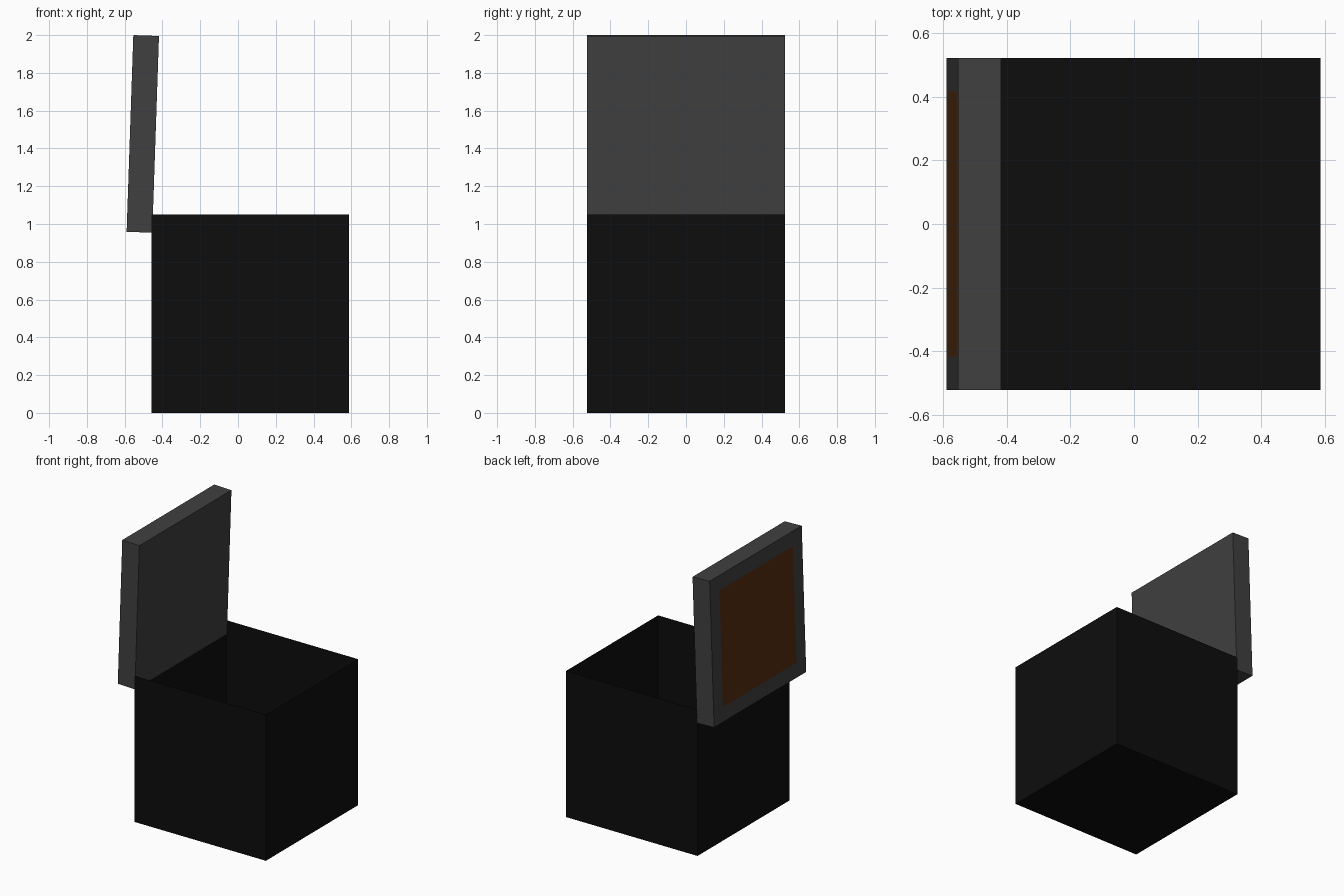
import bpy, bmesh, math
from mathutils import Matrix, Vector

if "Cube" in bpy.data.objects:
    bpy.data.objects.remove(bpy.data.objects["Cube"])


def material(name, rgb):
    m = bpy.data.materials.new(name)
    m.diffuse_color = (*rgb, 1)
    m.use_nodes = True
    m.node_tree.nodes["Principled BSDF"].inputs["Base Color"].default_value = m.diffuse_color
    return m


black = material("black", (0.004, 0.004, 0.004))
grey = material("dark grey", (0.051, 0.051, 0.051))
brown = material("brown", (0.095, 0.027, 0.006))


def cuboid(size):
    bm = bmesh.new()
    bmesh.ops.create_cube(bm, size=1, matrix=Matrix.Diagonal((*size, 1)))
    bm.normal_update()
    return bm


def finish(bm, name, mats, matrix):
    mesh = bpy.data.meshes.new(name)
    bm.to_mesh(mesh)
    bm.free()
    for m in mats:
        mesh.materials.append(m)
    ob = bpy.data.objects.new(name, mesh)
    ob.matrix_world = matrix
    bpy.context.collection.objects.link(ob)


# Open bin: thin shell without a top
W = 1.046
bm = cuboid((W, W, 1.05))
bmesh.ops.delete(bm, geom=[f for f in bm.faces if f.normal.z > 0.9], context='FACES')
finish(bm, "bin", [black], Matrix.Translation((0.065, 0, 0.525)))

# Raised lid, leaning slightly, with an inset panel on its outer face
bm = cuboid((0.136, W, 1.042))
outer = [f for f in bm.faces if f.normal.x < -0.9]
bmesh.ops.inset_region(bm, faces=outer, thickness=0.15)
outer[0].material_index = 1
tilt = Matrix.Rotation(math.radians(1.95), 4, 'Y')
finish(bm, "lid", [grey, brown], Matrix.Translation((-0.504, 0, 1.477)) @ tilt)
